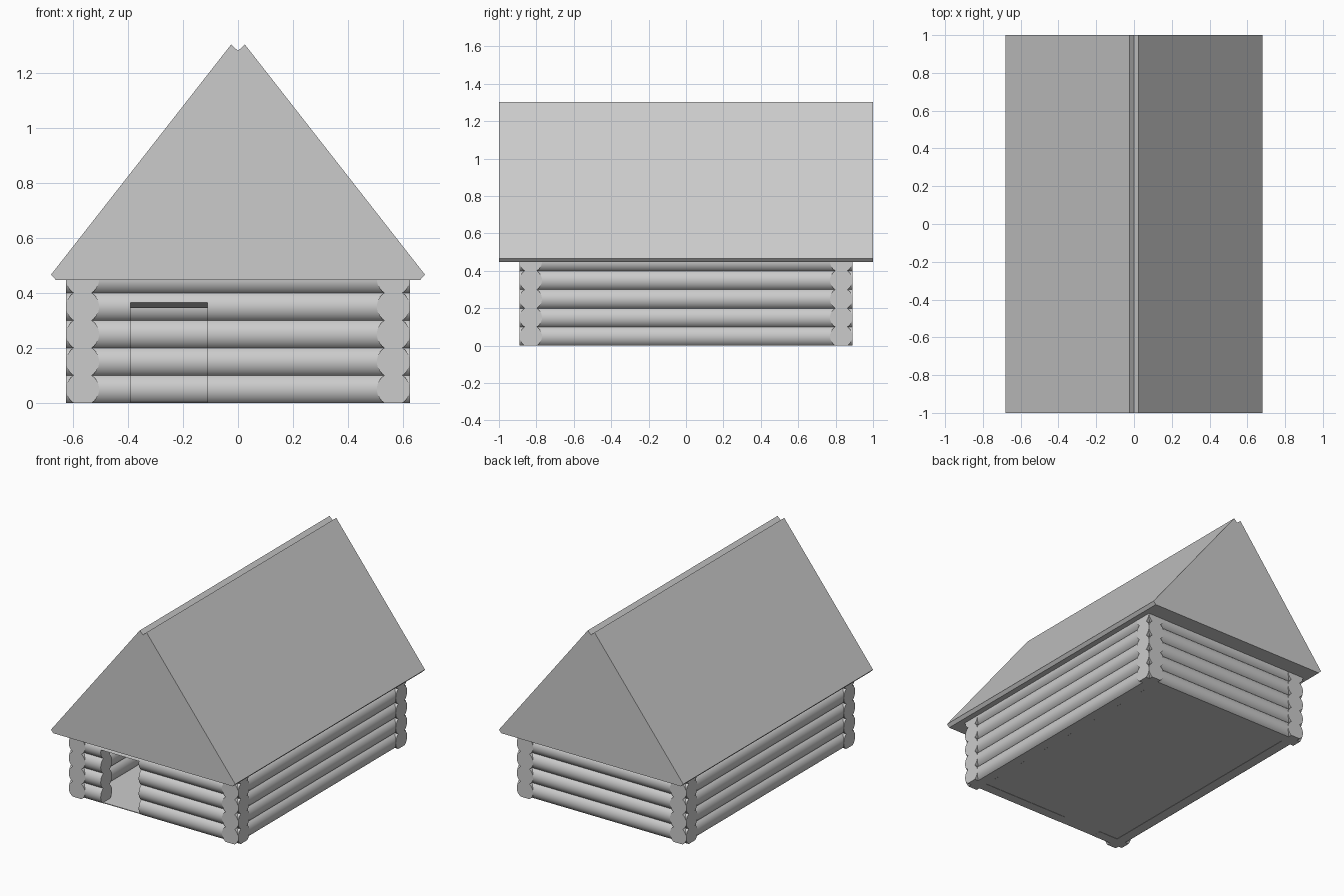
import bpy, bmesh, math

if "Cube" in bpy.data.objects:
    bpy.data.objects.remove(bpy.data.objects["Cube"])

R, PITCH, TOP = 0.06, 0.10, 0.452   # log radius, spacing, wall height


def prism(name, profile, axis, a, b, smooth=False):
    """Extrude a (u, z) profile along 'x' or 'y' from a to b."""
    bm = bmesh.new()
    place = (lambda u, z, t: (t, u, z)) if axis == 'x' else (lambda u, z, t: (u, t, z))
    v0 = [bm.verts.new(place(u, z, a)) for u, z in profile]
    v1 = [bm.verts.new(place(u, z, b)) for u, z in profile]
    n = len(profile)
    bm.faces.new(v0)
    bm.faces.new(v1[::-1])
    for i in range(n):
        j = (i + 1) % n
        bm.faces.new((v0[j], v0[i], v1[i], v1[j]))
    bmesh.ops.recalc_face_normals(bm, faces=bm.faces)
    mesh = bpy.data.meshes.new(name)
    bm.to_mesh(mesh)
    bm.free()
    ob = bpy.data.objects.new(name, mesh)
    bpy.context.collection.objects.link(ob)
    if smooth:
        bpy.ops.object.select_all(action='DESELECT')
        ob.select_set(True)
        bpy.context.view_layer.objects.active = ob
        bpy.ops.object.shade_smooth_by_angle(angle=math.radians(30))
    return ob


def half_width(z):
    """Half thickness of the stacked logs at height z."""
    d = z - (math.floor(z / PITCH + 1e-6) + 0.5) * PITCH
    return math.sqrt(R * R - d * d)


def scallop(z0, z1):
    """One side of the log stack between two heights."""
    lim = math.asin(PITCH / 2 / R)
    zs = [k * PITCH + PITCH / 2 + R * math.sin(lim * (2 * i / 12 - 1))
          for k in range(5) for i in range(12)]
    zs = [z0] + [z for z in zs if z0 + 0.002 < z < z1 - 0.002] + [z1]
    return [(half_width(z), z) for z in zs]


def log_wall(name, centre, axis, a, b, low_neg=0.0, low_pos=0.0):
    pos = [(centre + w, z) for w, z in scallop(low_pos, TOP)]
    neg = [(centre - w, z) for w, z in scallop(low_neg, TOP)]
    return prism(name, pos + neg[::-1], axis, a, b, True)


# Side and back log walls
CX, CY, EX, EY = 0.565, 0.83, 0.625, 0.89
for side, s in (("left", -1), ("right", 1)):
    log_wall(side + "_wall", s * CX, 'y', -EY, EY)
log_wall("back_wall", CY, 'x', -EX, EX)

# Front log wall split around the doorway, with a slightly sloped lintel
D0, D1 = -0.39, -0.11
log_wall("front_wall_left", -CY, 'x', -EX, D0)
log_wall("front_wall_right", -CY, 'x', D1, EX)
log_wall("door_lintel", -CY, 'x', D0, D1, low_neg=0.365, low_pos=0.345)

# Floor plate
fy = CY + 0.033
prism("floor", [(-CX, 0.001), (CX, 0.001), (CX, 0.006), (-CX, 0.006)], 'y', -fy, fy)

# Gabled roof with a notched ridge and square-cut eaves
half = [(0.025, 1.303), (0.68, 0.466), (0.662, 0.447)]
roof = [(0, 1.28)] + half + [(-x, z) for x, z in half[::-1]]
prism("roof", roof, 'y', -1, 1)
